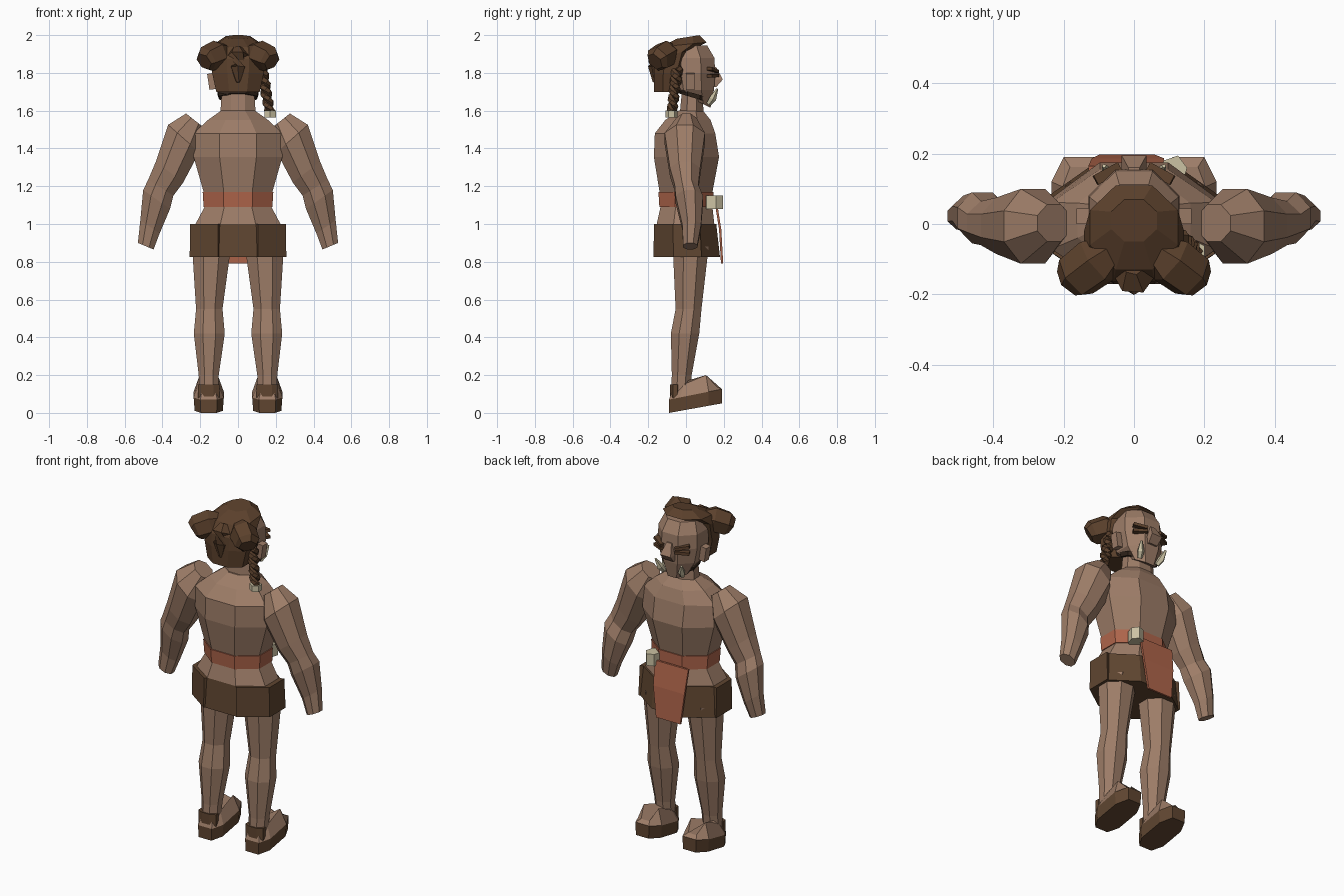
import bpy, bmesh, math
from mathutils import Vector

cube = bpy.data.objects.get("Cube")
if cube:
    bpy.data.objects.remove(cube)


def material(name, r, g, b):
    m = bpy.data.materials.new(name)
    m.use_nodes = True
    m.diffuse_color = (r, g, b, 1)
    m.node_tree.nodes["Principled BSDF"].inputs["Base Color"].default_value = (r, g, b, 1)
    return m


SKIN = material("skin", 0.34, 0.205, 0.138)
HAIR = material("hair brown", 0.105, 0.052, 0.025)
LEATHER = material("leather brown", 0.115, 0.06, 0.03)
CLOTH = material("rust cloth", 0.43, 0.13, 0.07)
BONE = material("bone", 0.6, 0.54, 0.37)
DARK = material("dark brown", 0.035, 0.02, 0.012)


def build(name, rings, mat, flip=1):
    """Skin a stack of equal rings, cap both ends."""
    bm = bmesh.new()
    rows = [[bm.verts.new((p[0] * flip, p[1], p[2])) for p in r] for r in rings]
    n = len(rows[0])
    for a, b in zip(rows, rows[1:]):
        for i in range(n):
            j = (i + 1) % n
            bm.faces.new((a[i], a[j], b[j], b[i]))
    bm.faces.new(rows[0][::-1])
    bm.faces.new(rows[-1])
    bmesh.ops.recalc_face_normals(bm, faces=bm.faces)
    me = bpy.data.meshes.new(name)
    bm.to_mesh(me)
    bm.free()
    me.materials.append(mat)
    ob = bpy.data.objects.new(name, me)
    bpy.context.collection.objects.link(ob)
    return ob


def ring(x0, z0, x1, z1, y0, y1, tilt=0, n=8):
    """Flat-sided ring spanning two x/z points and a y range."""
    pts, k = [], 1 / math.cos(math.pi / n)
    for i in range(n):
        a = math.tau * (i + 0.5) / n
        c, s = math.cos(a) * k / 2, math.sin(a) * k / 2
        dy = s * (y1 - y0)
        pts.append(((x0 + x1) / 2 + c * (x1 - x0), (y0 + y1) / 2 + dy,
                    (z0 + z1) / 2 + c * (z1 - z0) + tilt * dy))
    return pts


def level(z, w, y0, y1, cx=0, tilt=0):
    return ring(cx - w, z, cx + w, z, y0, y1, tilt)


def tube(name, path, radii, mat, n=6, flip=1):
    path, rings = [Vector(p) for p in path], []
    for i, p in enumerate(path):
        d = (path[min(i + 1, len(path) - 1)] - path[max(i - 1, 0)]).normalized()
        u = d.cross(Vector((0.1, 0.2, 1))).normalized()
        v = d.cross(u)
        rings.append([p + radii[i] * (u * math.cos(math.tau * (k + 0.5) / n)
                      + v * math.sin(math.tau * (k + 0.5) / n)) for k in range(n)])
    return build(name, rings, mat, flip)


def box(name, center, size, mat, rot=(0, 0, 0)):
    x, y, z = (s / 2 for s in size)
    ob = build(name, [[(-x, -y, h), (x, -y, h), (x, y, h), (-x, y, h)] for h in (-z, z)], mat)
    ob.location, ob.rotation_euler = center, rot
    return ob


# Torso, belt and neck
build("torso", [level(0.95, 0.23, -0.15, 0.14), level(1.0, 0.225, -0.155, 0.15),
                level(1.09, 0.177, -0.135, 0.14), level(1.17, 0.182, -0.14, 0.14),
                level(1.355, 0.235, -0.17, 0.175), level(1.48, 0.235, -0.165, 0.155),
                level(1.55, 0.16, -0.11, 0.13), level(1.6, 0.09, -0.04, 0.09)], SKIN)
build("belt", [level(1.09, 0.182, -0.141, 0.146), level(1.17, 0.187, -0.146, 0.146)], CLOTH)
build("neck", [level(1.56, 0.095, -0.035, 0.095), level(1.72, 0.085, -0.02, 0.085)], SKIN)

# Hide skirt with overlapping panels on the rear corners
skirt_low, skirt_top = level(0.825, 0.245, -0.165, 0.18), level(1.0, 0.232, -0.155, 0.16)
build("skirt", [skirt_low, skirt_top], LEATHER)
for side, picks in (("right", (3, 4, 5)), ("left", (6, 7, 8))):
    rings = []
    for base, grow in ((skirt_low, 1.045), (skirt_top, 1.09)):
        inner = [Vector(base[i % 8]) for i in picks]
        outer = [Vector((p.x * grow, p.y * grow, p.z)) for p in inner]
        rings.append(inner + outer[::-1])
    build(side + "_skirt_panel", rings, LEATHER)

# Hanging cloth and bone buckle
build("front_cloth", [[(a, y - 0.012, z), (b, y - 0.012, z), (b, y, z), (a, y, z)]
                      for a, b, y, z in ((-0.13, 0.09, 0.165, 1.11), (-0.12, 0.085, 0.187, 0.97),
                                         (-0.1, 0.06, 0.197, 0.79))], CLOTH)
buckle = build("bone_buckle", [ring(-0.035, z, 0.035, z, -0.045, 0.045, n=6)
                              for z in (-0.035, 0.035)], BONE)
buckle.location, buckle.rotation_euler = (0.11, 0.145, 1.115), (0, 0, -0.3)

for side, f in (("left", 1), ("right", -1)):
    # Arm: each ring runs from inner to outer edge
    build(side + "_arm", [ring(0.18, 1.51, 0.275, 1.585, -0.05, 0.055),
                          ring(0.205, 1.38, 0.37, 1.525, -0.113, 0.1),
                          ring(0.29, 1.22, 0.435, 1.33, -0.085, 0.075),
                          ring(0.342, 1.15, 0.475, 1.235, -0.06, 0.065),
                          ring(0.36, 1.08, 0.502, 1.18, -0.055, 0.09),
                          ring(0.415, 0.95, 0.517, 1.02, -0.02, 0.08),
                          ring(0.447, 0.865, 0.53, 0.9, -0.015, 0.06)], SKIN, f)
    # Leg
    build(side + "_leg", [level(z, w, a, b, x) for z, w, a, b, x in (
        (0.09, 0.05, -0.08, 0.02, 0.155), (0.2, 0.053, -0.075, 0.03, 0.155),
        (0.42, 0.082, -0.08, 0.07, 0.152), (0.55, 0.07, -0.055, 0.082, 0.152),
        (0.88, 0.103, -0.07, 0.12, 0.14))], SKIN, f)
    # Shoe with a skin-coloured instep and a heel strap
    plan = [(-0.045, -0.09), (0.045, -0.09), (0.08, -0.03), (0.08, 0.12),
            (0.045, 0.19), (-0.045, 0.19), (-0.08, 0.12), (-0.08, -0.03)]
    top = [(0.155 + x, y, 0.07 + 0.2 * (y + 0.09)) for x, y in plan]
    sole = [(0.155 + x * 0.93, y, 0.18 * (y + 0.09)) for x, y in plan]
    crest = [(0.155 + x * 0.6, min(0.01 + y * 0.8, 0.165),
              0.14 if y > 0.15 else 0.2 if y > 0 else 0.15) for x, y in plan]
    build(side + "_shoe", [sole, top], LEATHER, f)
    build(side + "_instep", [top, crest], SKIN, f)
    build(side + "_heel_strap", [level(z, 0.058, -0.084, -0.03, 0.155) for z in (0.08, 0.15)],
          LEATHER, f)
    # Ear, brow bars and tusk
    box(side + "_ear", (f * 0.14, 0.022, 1.755), (0.035, 0.045, 0.085), SKIN, (0, f * 0.15, 0))
    for z, tilt in ((1.815, 0.2), (1.785, -0.05)):
        box(side + "_brow_bar", (f * 0.075, 0.143, z), (0.08, 0.03, 0.017), HAIR,
            (0, -f * tilt, -f * 0.5))
    tube(side + "_tusk", [(0.06, 0.12, 1.635), (0.072, 0.142, 1.665), (0.085, 0.165, 1.715)],
         [0.014, 0.02, 0.006], BONE, 5, f)
    # Swept-back side bun
    tube(side + "_hair_bun", [(0.06, -0.07, 1.91), (0.105, -0.105, 1.9), (0.165, -0.15, 1.873),
                              (0.18, -0.165, 1.86)], [0.045, 0.075, 0.07, 0.05], HAIR, 6, f)

# Head and nose
build("head", [level(1.648, 0.07, 0.0, 0.13, 0, -0.5), level(1.71, 0.112, -0.08, 0.148),
               level(1.8, 0.13, -0.1, 0.155), level(1.88, 0.127, -0.1, 0.15),
               level(1.945, 0.1, -0.08, 0.112)], SKIN)
build("nose", [ring(-w, z, w, z, 0.12, y, n=4) for w, z, y in (
    (0.03, 1.725, 0.16), (0.035, 1.765, 0.195), (0.016, 1.83, 0.16))], SKIN)
build("jaw_band", [level(1.668, 0.1, -0.035, 0.115, 0, -0.3),
                   level(1.692, 0.108, -0.04, 0.125, 0, -0.3)], DARK)

# Hair cap and rear bun
build("hair_cap", [level(1.7, 0.115, -0.17, -0.01), level(1.8, 0.137, -0.17, 0.0),
                   level(1.9, 0.142, -0.165, 0.04, 0, 0.25),
                   level(1.95, 0.125, -0.13, 0.11, 0, 0.1),
                   level(1.99, 0.065, -0.05, 0.07, 0, 0.16)], HAIR)
tube("rear_bun", [(0, -0.12, 1.925), (0, -0.145, 1.89), (0, -0.16, 1.83), (0, -0.165, 1.75)],
     [0.03, 0.06, 0.042, 0.012], HAIR)

# Twisted braid with a bone tie
for k in range(2):
    path = []
    for i in range(19):
        t = i / 18
        a = t * math.tau * 2.5 + math.pi * k
        path.append((0.125 + 0.042 * t + 0.015 * math.cos(a),
                     -0.045 - 0.03 * t + 0.015 * math.sin(a), 1.83 - 0.235 * t))
    tube("braid_strand", path, [0.021 - 0.005 * i / 18 for i in range(19)], HAIR, 5)
build("braid_tie", [ring(0.14, z, 0.2, z, -0.105, -0.05, n=6) for z in (1.565, 1.6)], BONE)
